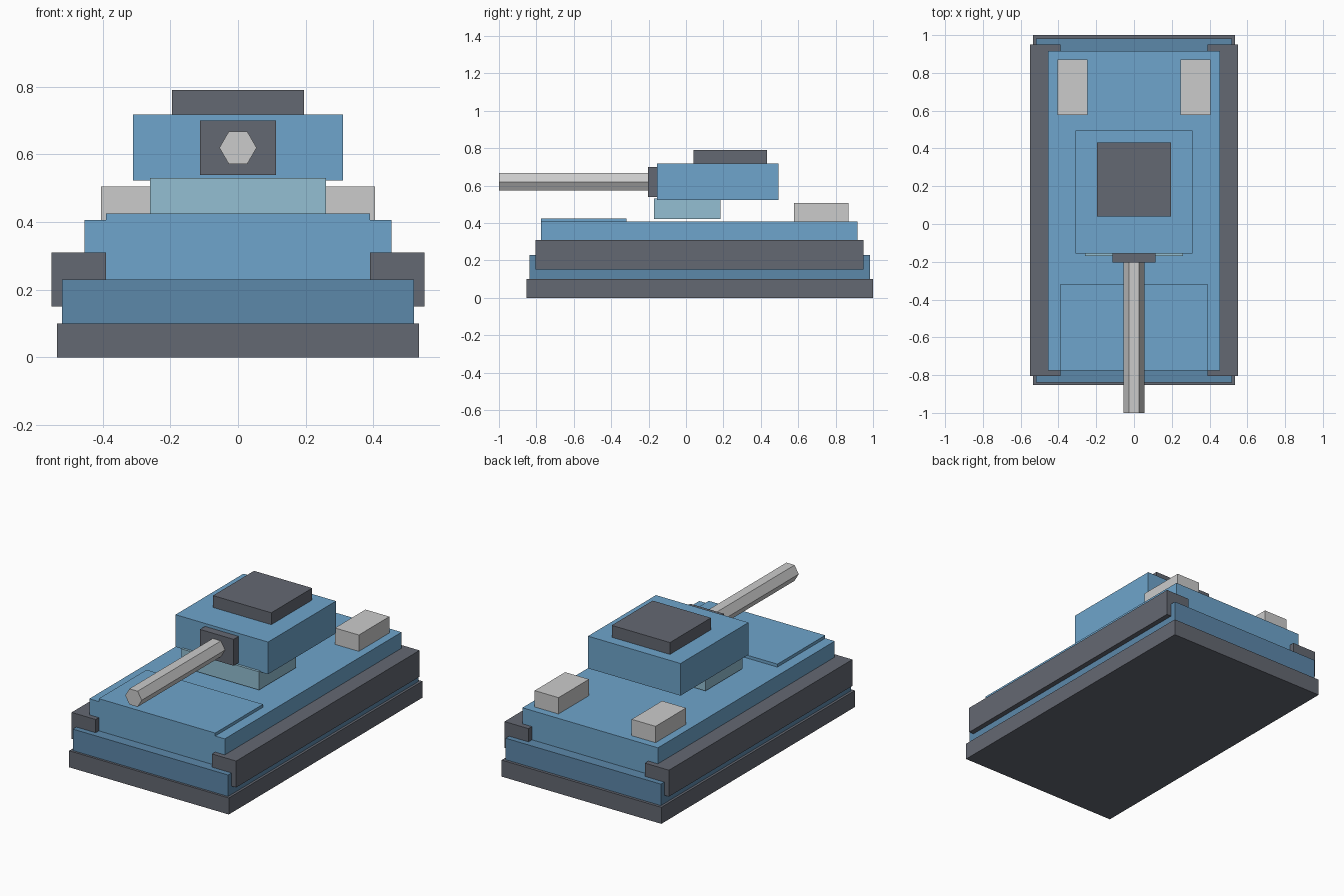
import bpy, bmesh
from math import radians
from mathutils import Matrix

if "Cube" in bpy.data.objects:
    bpy.data.objects.remove(bpy.data.objects["Cube"])


def material(name, rgb):
    m = bpy.data.materials.new(name)
    m.diffuse_color = (*rgb, 1)
    m.use_nodes = True
    m.node_tree.nodes["Principled BSDF"].inputs["Base Color"].default_value = m.diffuse_color
    return m


BLUE = material("hull_blue", (0.156, 0.376, 0.604))
DEEP = material("deep_blue", (0.107, 0.246, 0.402))
PALE = material("pale_blue", (0.292, 0.521, 0.645))
DARK = material("dark_grey", (0.127, 0.138, 0.168))


def add_object(name, bm, mat):
    mesh = bpy.data.meshes.new(name)
    bm.to_mesh(mesh)
    bm.free()
    if mat:
        mesh.materials.append(mat)
    obj = bpy.data.objects.new(name, mesh)
    bpy.context.collection.objects.link(obj)
    return obj


def box(name, x, y, z, mat=None):
    """Box spanning the (min, max) range on each axis."""
    ranges = (x, y, z)
    centre = [(a + b) / 2 for a, b in ranges]
    size = [b - a for a, b in ranges]
    bm = bmesh.new()
    bmesh.ops.create_cube(bm, size=1, matrix=Matrix.Translation(centre) @ Matrix.Diagonal((*size, 1)))
    return add_object(name, bm, mat)


def centred(half):
    return (-half, half)


# Hull stack
box("track_base", centred(0.535), (-0.852, 1.0), (0, 0.10), DARK)
box("lower_hull", centred(0.52), (-0.838, 0.983), (0.10, 0.23), DEEP)
box("upper_hull", centred(0.454), (-0.775, 0.917), (0.23, 0.407), BLUE)
box("front_plate", centred(0.39), (-0.775, -0.318), (0.407, 0.425), BLUE)

# Fenders and rear stowage boxes, one per side
for side, s in (("left", -1), ("right", 1)):
    box(side + "_fender", sorted((s * 0.39, s * 0.551)), (-0.805, 0.95), (0.15, 0.31), DARK)
    box(side + "_rear_box", sorted((s * 0.245, s * 0.405)), (0.578, 0.87), (0.407, 0.506))

# Turret
box("turret_ring", centred(0.26), (-0.17, 0.185), (0.42, 0.53), PALE)
box("turret", centred(0.31), (-0.155, 0.495), (0.523, 0.718), BLUE)
box("hatch", centred(0.195), (0.04, 0.432), (0.718, 0.79), DARK)
box("gun_mount", centred(0.113), (-0.203, -0.15), (0.54, 0.70), DARK)

# Six-sided barrel with corners pointing sideways
bm = bmesh.new()
bmesh.ops.create_cone(bm, cap_ends=True, segments=6, radius1=0.055, radius2=0.055, depth=0.8,
                      matrix=Matrix.Translation((0, -0.6, 0.62)) @ Matrix.Rotation(radians(90), 4, 'X')
                      @ Matrix.Rotation(radians(30), 4, 'Z'))
add_object("barrel", bm, None)
